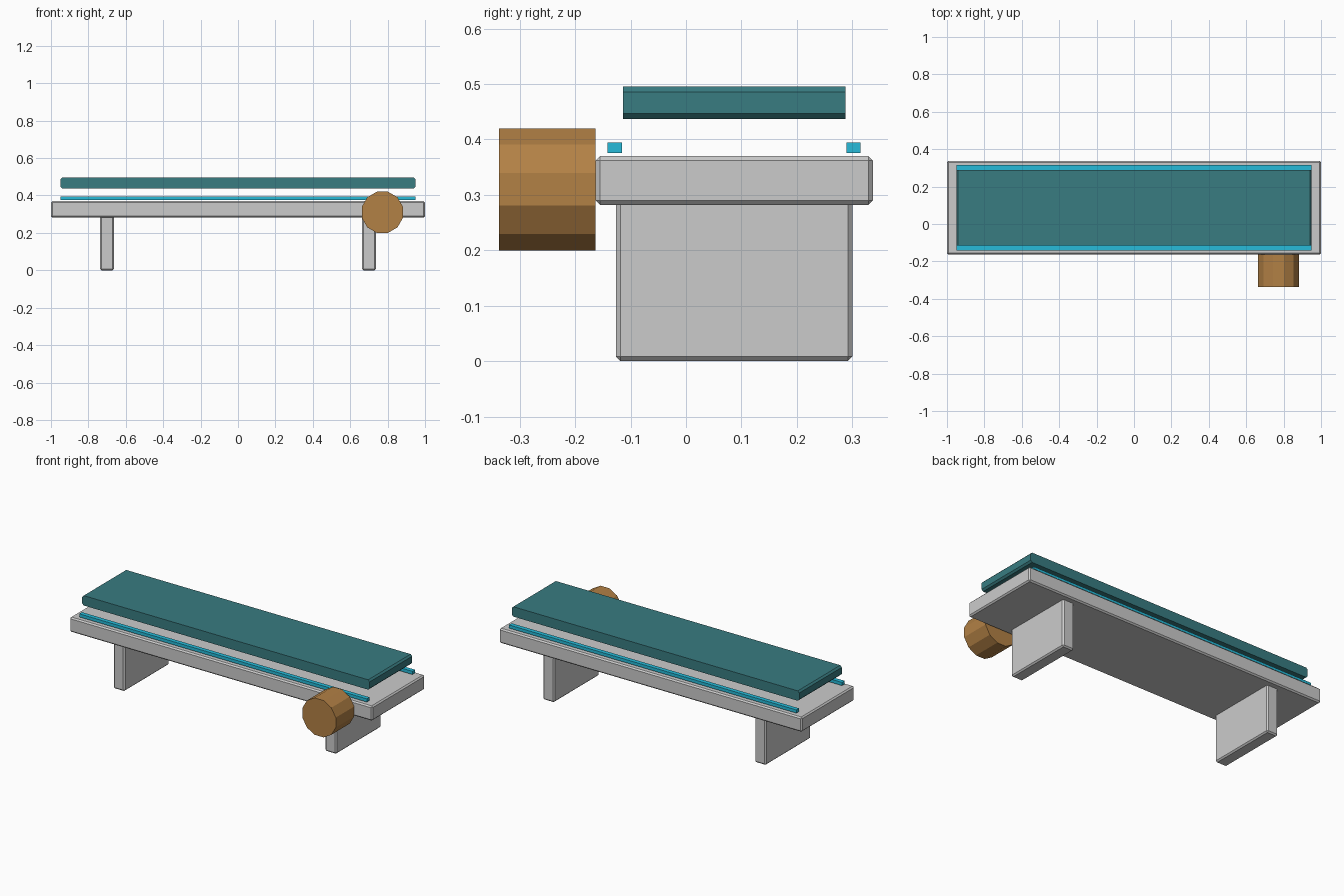
import bpy, bmesh, math
from mathutils import Matrix

if "Cube" in bpy.data.objects:
    bpy.data.objects.remove(bpy.data.objects["Cube"])


def material(name, color):
    m = bpy.data.materials.new(name)
    m.diffuse_color = (*color, 1)
    m.use_nodes = True
    m.node_tree.nodes["Principled BSDF"].inputs["Base Color"].default_value = m.diffuse_color
    return m


def finish(name, bm, mat=None):
    bmesh.ops.recalc_face_normals(bm, faces=bm.faces)
    me = bpy.data.meshes.new(name)
    bm.to_mesh(me)
    bm.free()
    ob = bpy.data.objects.new(name, me)
    bpy.context.collection.objects.link(ob)
    if mat:
        me.materials.append(mat)
    return ob


def box(name, xs, ys, zs, chamfer=0, axis=None, mat=None):
    """Box from ranges; chamfers all edges, or only those along one axis."""
    bm = bmesh.new()
    bmesh.ops.create_cube(bm, size=1)
    for v in bm.verts:
        for i, (lo, hi) in enumerate((xs, ys, zs)):
            v.co[i] = hi if v.co[i] > 0 else lo
    if chamfer:
        edges = [e for e in bm.edges if axis is None
                 or abs((e.verts[0].co - e.verts[1].co).normalized()[axis]) > 0.9]
        bmesh.ops.bevel(bm, geom=edges, offset=chamfer, segments=1,
                        affect='EDGES', clamp_overlap=True)
    return finish(name, bm, mat)


teal = material("teal_pad", (0.04, 0.2, 0.22))
cyan = material("cyan_trim", (0.02, 0.5, 0.7))
brown = material("tan_roll", (0.45, 0.22, 0.06))

# Bench slab
box("bench_slab", (-1, 1), (-0.163, 0.337), (0.282, 0.37), 0.008)

# Slab legs
for side, x in (("left", -0.7), ("right", 0.7)):
    box(f"{side}_leg", (x - 0.0375, x + 0.0375), (-0.126, 0.3), (0, 0.29), 0.008)

# Light strips floating just above the slab
for side, y in (("front", -0.1285), ("back", 0.302)):
    box(f"{side}_light_strip", (-0.95, 0.95), (y - 0.0128, y + 0.0128),
        (0.376, 0.395), mat=cyan)

# Pad, chamfered only along its short end edges
box("pad", (-0.95, 0.95), (-0.114, 0.2875), (0.437, 0.496), 0.01, axis=1, mat=teal)

# Twelve-sided roll on the front, flats facing up and sideways
bm = bmesh.new()
bmesh.ops.create_cone(
    bm, cap_ends=True, segments=12, radius1=0.114, radius2=0.114, depth=0.174,
    matrix=Matrix.Translation((0.772, -0.25, 0.31))
    @ Matrix.Rotation(math.pi / 2, 4, 'X') @ Matrix.Rotation(math.radians(15), 4, 'Z'))
finish("front_roll", bm, brown)
